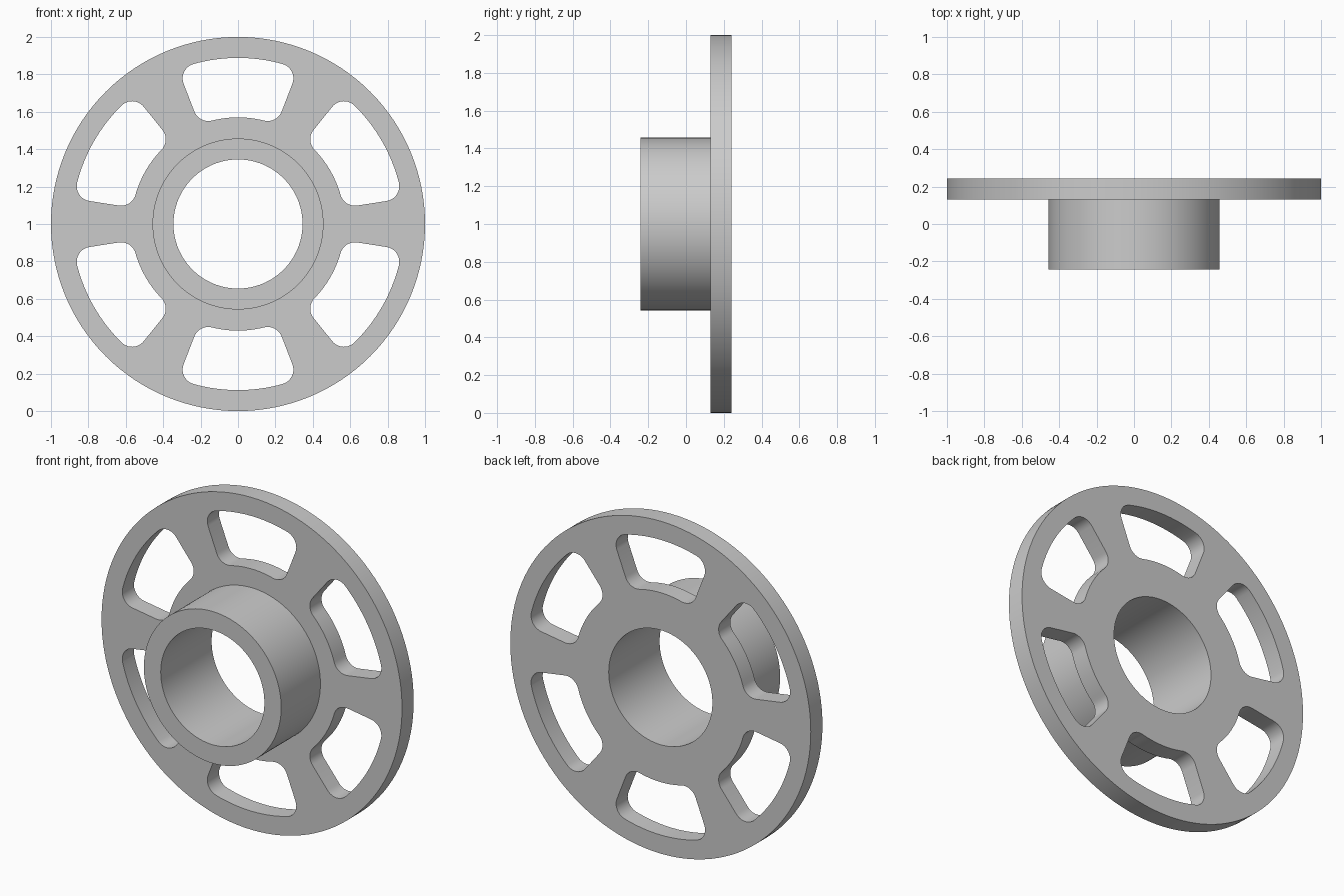
import bpy, bmesh
from math import sin, cos, asin, pi, radians, tau

if "Cube" in bpy.data.objects:
    bpy.data.objects.remove(bpy.data.objects["Cube"])

CZ = 1.0                                     # axle height
Y_HUB, Y_DISC, Y_BACK = -0.242, 0.131, 0.242  # hub face, disc front, disc back
R_RIM, R_HUB, R_BORE = 1.0, 0.457, 0.345
WIN_IN, WIN_OUT, HALF, FILLET = 0.57, 0.888, radians(21.2), 0.08


def arc(cx, cz, r, a0, a1, n):
    return [(cx + r * cos(a0 + (a1 - a0) * i / n),
             cz + r * sin(a0 + (a1 - a0) * i / n)) for i in range(n + 1)]


def circle(r, n=128):
    return arc(0, 0, r, 0, tau, n)[:-1]


def window(mid):
    """Rounded ring sector centred on the angle mid."""
    ro, ri = WIN_OUT - FILLET, WIN_IN + FILLET
    ao, ai = HALF - asin(FILLET / ro), HALF - asin(FILLET / ri)

    def corner(r, a, start, end):
        return arc(r * cos(mid + a), r * sin(mid + a), FILLET, mid + start, mid + end, 10)

    pts = arc(0, 0, WIN_OUT, mid - ao, mid + ao, 16)[:-1]
    pts += corner(ro, ao, ao, HALF + pi / 2)
    pts += corner(ri, ai, HALF + pi / 2, ai + pi)
    pts += arc(0, 0, WIN_IN, mid + ai, mid - ai, 12)[1:-1]
    pts += corner(ri, -ai, pi - ai, 1.5 * pi - HALF)
    pts += corner(ro, -ao, -pi / 2 - HALF, -ao)[:-1]
    return pts


bm = bmesh.new()


def ring(pts, y):
    vs = [bm.verts.new((x, y, z + CZ)) for x, z in pts]
    return vs, [bm.edges.new((vs[i - 1], vs[i])) for i in range(len(vs))]


def wall(a, b):
    for i in range(len(a[0])):
        bm.faces.new((a[0][i - 1], a[0][i], b[0][i], b[0][i - 1]))


def cap(rings):
    bmesh.ops.triangle_fill(bm, edges=[e for r in rings for e in r[1]],
                            use_beauty=True, use_dissolve=False)


# Disc outlines: rim and six windows, front and back
outlines = [circle(R_RIM)] + [window(radians(30 + 60 * k)) for k in range(6)]
front = [ring(p, Y_DISC) for p in outlines]
back = [ring(p, Y_BACK) for p in outlines]

# Hub and bore rings
hub_root, hub_front = ring(circle(R_HUB), Y_DISC), ring(circle(R_HUB), Y_HUB)
bore_front, bore_back = ring(circle(R_BORE), Y_HUB), ring(circle(R_BORE), Y_BACK)

# Flat faces of the disc, then all walls and the hub's end face
cap(front + [hub_root])
cap(back + [bore_back])
for f, b in zip(front, back):
    wall(f, b)
wall(hub_root, hub_front)
wall(hub_front, bore_front)
wall(bore_front, bore_back)

bmesh.ops.recalc_face_normals(bm, faces=bm.faces[:])
mesh = bpy.data.meshes.new("hubbed_wheel")
bm.to_mesh(mesh)
bm.free()
wheel = bpy.data.objects.new("hubbed_wheel", mesh)
bpy.context.collection.objects.link(wheel)
bpy.context.view_layer.objects.active = wheel
wheel.select_set(True)
bpy.ops.object.shade_smooth_by_angle(angle=radians(30))
